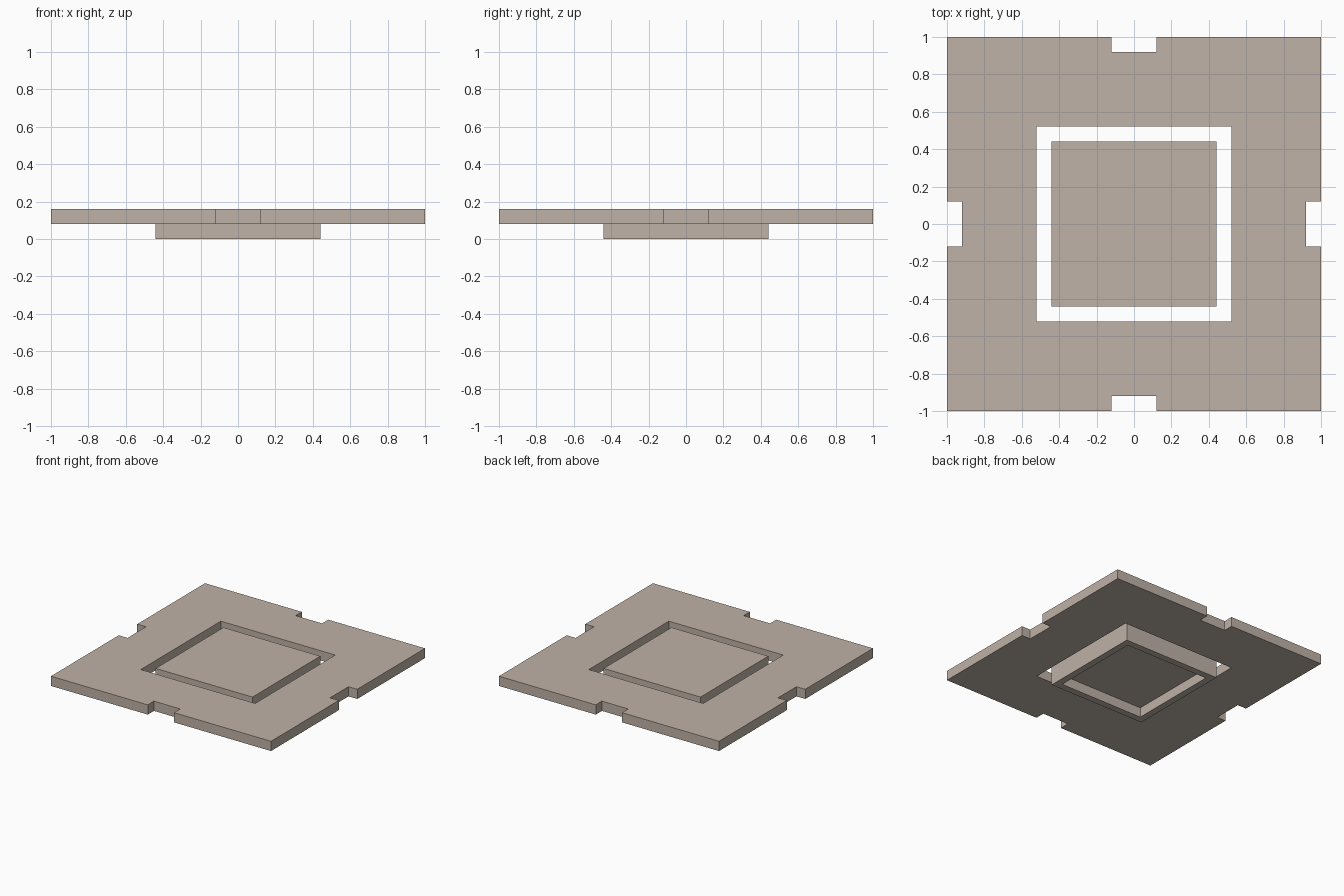
import bpy, bmesh
from math import pi
from mathutils import Matrix, Vector

cube = bpy.data.objects.get("Cube")
if cube:
    bpy.data.objects.remove(cube, do_unlink=True)

T = 0.08        # plate thickness, gap, wall and notch depth
PANEL = 0.44    # half width of the centre panel

stone = bpy.data.materials.new("warm_beige")
stone.use_nodes = True
colour = (0.52, 0.445, 0.386, 1)
stone.diffuse_color = colour
stone.node_tree.nodes["Principled BSDF"].inputs["Base Color"].default_value = colour


def make_object(name, bm):
    bmesh.ops.recalc_face_normals(bm, faces=bm.faces)
    mesh = bpy.data.meshes.new(name)
    bm.to_mesh(mesh)
    bm.free()
    mesh.materials.append(stone)
    obj = bpy.data.objects.new(name, mesh)
    bpy.context.collection.objects.link(obj)
    return obj


# Frame plate: one notched, mitred side turned four times, then thickened
side = [(-1, -1), (-0.12, -1), (-0.12, -1 + T), (0.12, -1 + T),
        (0.12, -1), (1, -1), (0.52, -0.52), (-0.52, -0.52)]
bm = bmesh.new()
for i in range(4):
    turn = Matrix.Rotation(i * pi / 2, 3, 'Z')
    bm.faces.new([bm.verts.new(turn @ Vector((x, y, T))) for x, y in side])
bmesh.ops.remove_doubles(bm, verts=bm.verts, dist=0.0001)
top = bmesh.ops.extrude_face_region(bm, geom=bm.faces[:], use_keep_orig=True)
bmesh.ops.translate(bm, vec=(0, 0, T),
                    verts=[g for g in top["geom"] if isinstance(g, bmesh.types.BMVert)])
make_object("frame_plate", bm)

# Centre panel: square block with a recess pushed up into its underside
bm = bmesh.new()
bmesh.ops.create_cube(bm, size=1, matrix=Matrix.Translation((0, 0, T))
                      @ Matrix.Diagonal((2 * PANEL, 2 * PANEL, 2 * T, 1)))
under = min(bm.faces, key=lambda f: f.calc_center_median().z)
bmesh.ops.inset_individual(bm, faces=[under], thickness=T)
recess = bmesh.ops.extrude_discrete_faces(bm, faces=[under])["faces"][0]
bmesh.ops.translate(bm, vec=(0, 0, T), verts=recess.verts)
make_object("centre_panel", bm)
